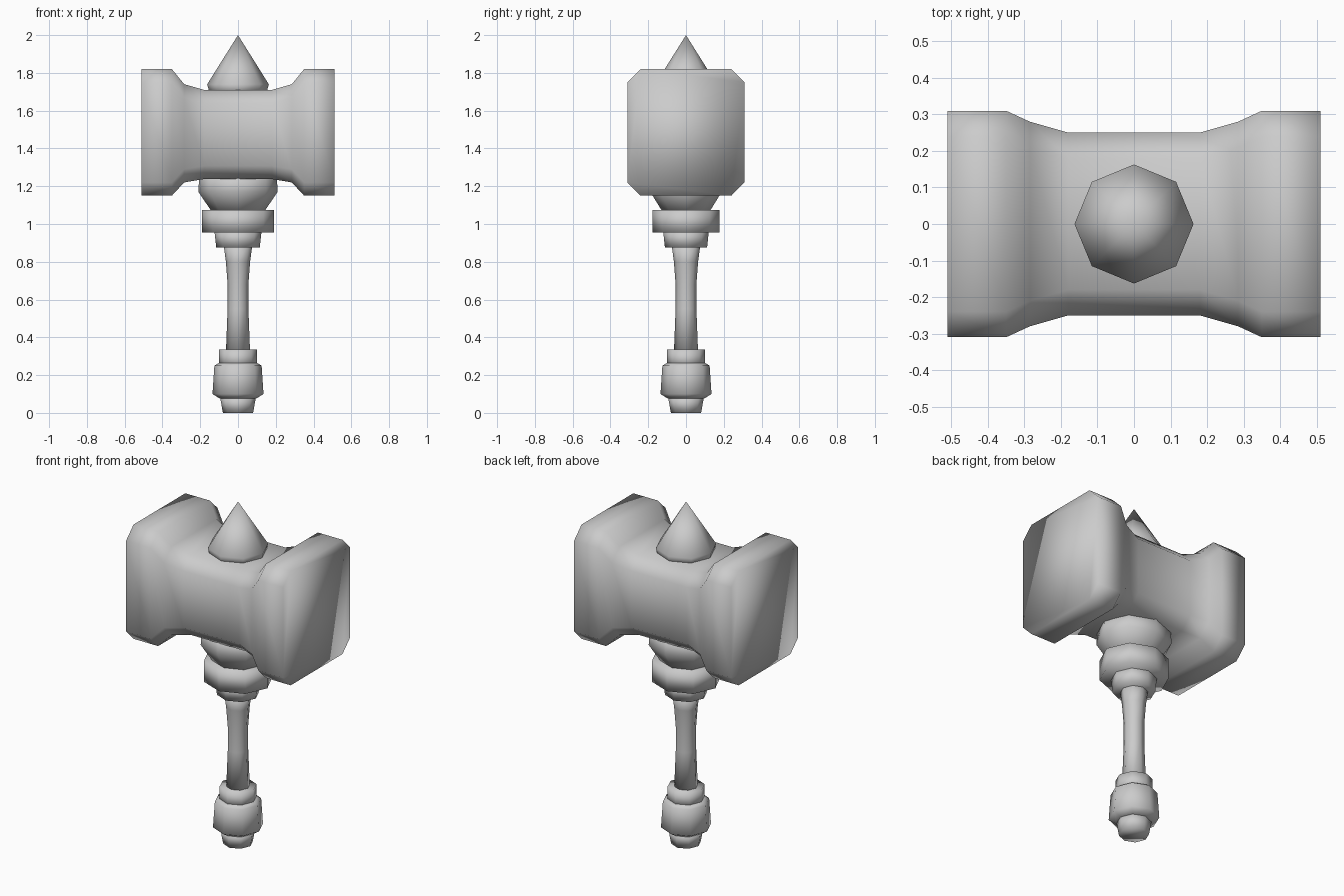
import bpy, bmesh
from math import cos, sin, pi

if "Cube" in bpy.data.objects:
    bpy.data.objects.remove(bpy.data.objects["Cube"])

grey = bpy.data.materials.new("plain grey")
grey.use_nodes = True
COLOUR = (0.6, 0.6, 0.6, 1)
grey.diffuse_color = COLOUR
grey.node_tree.nodes["Principled BSDF"].inputs["Base Color"].default_value = COLOUR


def loft(name, rings):
    """Skin a list of equal-length point rings and cap both ends."""
    bm = bmesh.new()
    rows = [[bm.verts.new(p) for p in ring] for ring in rings]
    n = len(rows[0])
    for a, b in zip(rows, rows[1:]):
        for i in range(n):
            j = (i + 1) % n
            bm.faces.new((a[i], a[j], b[j], b[i]))
    bm.faces.new(rows[0][::-1])
    bm.faces.new(rows[-1])
    bmesh.ops.remove_doubles(bm, verts=bm.verts, dist=0.0005)
    bmesh.ops.recalc_face_normals(bm, faces=bm.faces)
    for f in bm.faces:
        f.smooth = True
    mesh = bpy.data.meshes.new(name)
    bm.to_mesh(mesh)
    bm.free()
    mesh.materials.append(grey)
    obj = bpy.data.objects.new(name, mesh)
    bpy.context.collection.objects.link(obj)
    return obj


def turned(name, profile, depth=1.0, sides=8):
    """Turn (radius, height) pairs about z; depth squashes the part along y."""
    return loft(name, [[(r * cos(2 * pi * i / sides), depth * r * sin(2 * pi * i / sides), z)
                        for i in range(sides)] for r, z in profile])


def head_section(x, y, low, high, c):
    """Rectangle across the head with its corners cut by c."""
    return [(x, -y + c, low), (x, y - c, low), (x, y, low + c), (x, y, high - c),
            (x, y - c, high), (x, -y + c, high), (x, -y, high - c), (x, -y, low + c)]


# Hammer head: wide striking ends flaring from a narrow waist
half = [(0.51, 0.31, 1.15, 1.82, 0.07), (0.35, 0.31, 1.15, 1.82, 0.07),
        (0.285, 0.28, 1.22, 1.74, 0.07), (0.18, 0.25, 1.238, 1.71, 0.07)]
sections = [head_section(-s[0], *s[1:]) for s in half]
sections += [head_section(*s) for s in reversed(half)]
loft("hammer_head", sections)

# Spike on top
turned("top_spike", [(0.15, 1.69), (0.163, 1.74), (0.0, 2.0)])

# Collars under the head
turned("head_socket", [(0.135, 1.06), (0.21, 1.17), (0.205, 1.26)], 0.9)
turned("wide_collar", [(0.19, 0.955), (0.19, 1.075)], 0.93)
turned("ferrule", [(0.115, 0.875), (0.125, 0.965)], 0.97)

# Slim grip, waisted along its length
turned("grip", [(0.064, 0.32), (0.055, 0.55), (0.055, 0.68), (0.064, 0.8), (0.076, 0.89)])

# Pommel
turned("pommel_ring", [(0.1, 0.24), (0.1, 0.335)])
turned("pommel", [(0.095, 0.075), (0.135, 0.1), (0.125, 0.25), (0.1, 0.265)])
turned("pommel_tip", [(0.08, 0.0), (0.095, 0.085)])
